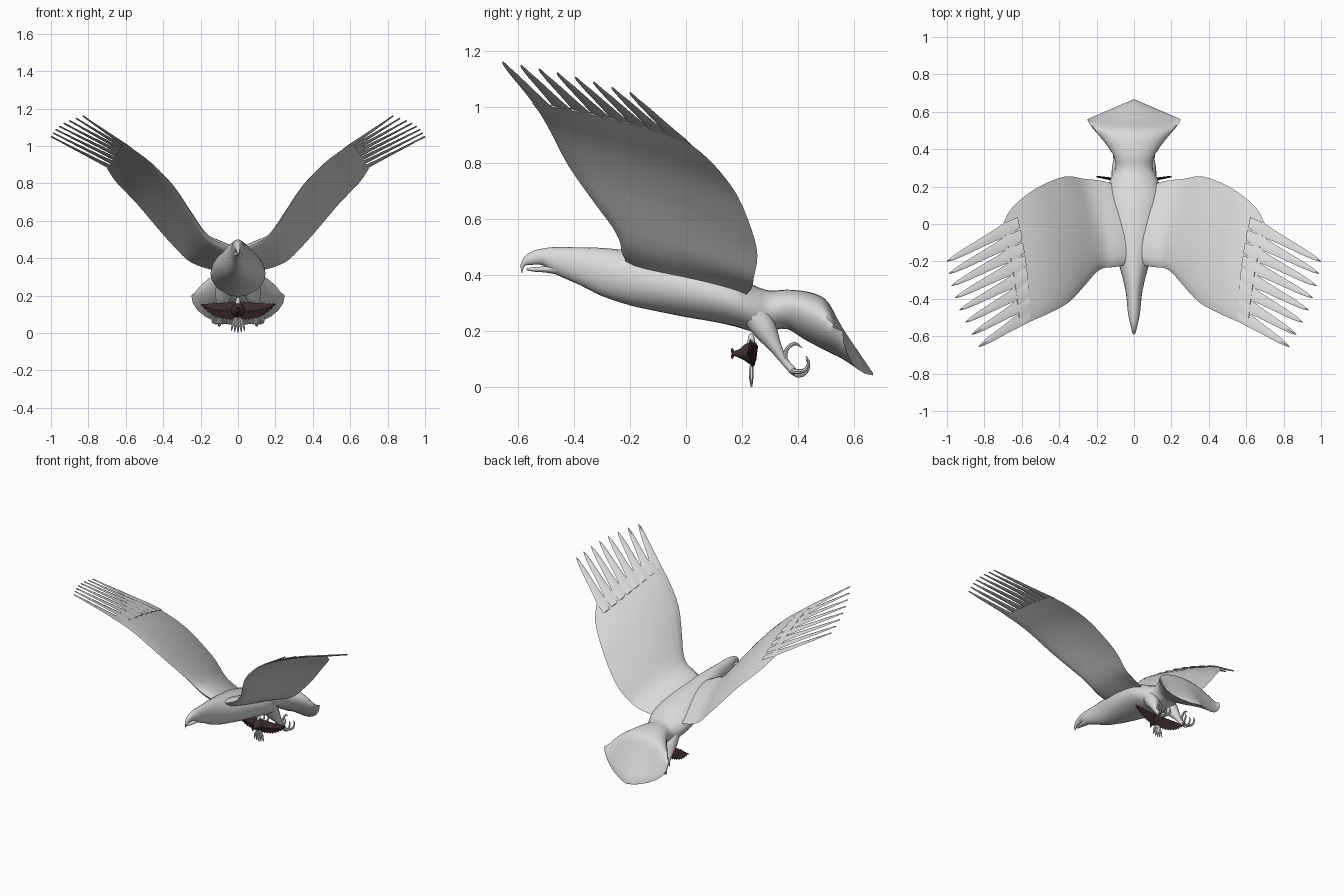
import bpy, bmesh, math, random
from mathutils import Vector

random.seed(4)
if "Cube" in bpy.data.objects:
    bpy.data.objects.remove(bpy.data.objects["Cube"])


def material(name, rgb):
    m = bpy.data.materials.new(name)
    m.use_nodes = True
    m.diffuse_color = (*rgb, 1)
    m.node_tree.nodes["Principled BSDF"].inputs["Base Color"].default_value = (*rgb, 1)
    return m


GREY = material("pale grey plumage", (0.7, 0.7, 0.7))
DARK = material("dark brown plumage", (0.045, 0.028, 0.026))


def resample(keys, steps):
    """Smooth interpolation through a list of number tuples."""
    out = []
    for i in range(len(keys) - 1):
        a, b, c, d = (keys[min(max(i + k, 0), len(keys) - 1)] for k in (-1, 0, 1, 2))
        for s in range(steps):
            t = s / steps
            out.append([q + 0.5 * t * (r - p + t * (2*p - 5*q + 4*r - w + t * (3*(q - r) + w - p)))
                        for p, q, r, w in zip(a, b, c, d)])
    return out + [list(keys[-1])]


def loft(name, rings, mat, mirror=False, angle=40):
    """Skin a list of rings; each ring starts at one side so caps close in strips."""
    bm = bmesh.new()
    rows = [[bm.verts.new(p) for p in ring] for ring in rings]
    n = len(rows[0])
    for a, b in zip(rows, rows[1:]):
        for i in range(n):
            j = (i + 1) % n
            bm.faces.new((a[i], a[j], b[j], b[i]))
    for row in (rows[0], rows[-1]):
        for i in range(n // 2):
            corners = [row[k % n] for k in (i, i + 1, n - i - 1, n - i)]
            bm.faces.new(list(dict.fromkeys(corners)))
    return finish(name, bm, mat, mirror, angle)


def finish(name, bm, mat, mirror=False, angle=40):
    bmesh.ops.recalc_face_normals(bm, faces=bm.faces)
    mesh = bpy.data.meshes.new(name)
    bm.to_mesh(mesh)
    bm.free()
    mesh.materials.append(mat)
    obj = bpy.data.objects.new(name, mesh)
    bpy.context.collection.objects.link(obj)
    bpy.ops.object.select_all(action="DESELECT")
    obj.select_set(True)
    bpy.context.view_layer.objects.active = obj
    bpy.ops.object.shade_smooth_by_angle(angle=math.radians(angle))
    if mirror:
        obj.modifiers.new("mirror", "MIRROR").use_mirror_merge = False
    return obj


def hull_ring(y, half, top, bottom, rim, bow, n=24):
    """Cross-section with its widest line at height rim, bowed backwards in the middle."""
    ring = []
    for k in range(n):
        a = math.tau * k / n
        peak = top if math.sin(a) > 0 else bottom
        ring.append((half * math.cos(a), y + bow * (1 - abs(math.cos(a))),
                     rim + (peak - rim) * abs(math.sin(a))))
    return ring


def tube(name, keys, mat, mirror=False, n=10, steps=4):
    """Tapered round limb through (x, y, z, radius) keys."""
    pts = resample(keys, steps)
    rings = []
    for i, p in enumerate(pts):
        d = Vector(pts[min(i + 1, len(pts) - 1)][:3]) - Vector(pts[max(i - 1, 0)][:3])
        u = d.cross(Vector((1, 0.1, 0))).normalized()
        v = d.cross(u).normalized()
        rings.append([Vector(p[:3]) + p[3] * (u * math.cos(math.tau * k / n) + v * math.sin(math.tau * k / n))
                      for k in range(n)])
    return loft(name, rings, mat, mirror)


# Head and body: y, half width, top, bottom
body = [(-0.59, 0.003, 0.44, 0.425), (-0.575, 0.01, 0.468, 0.434), (-0.545, 0.018, 0.487, 0.437),
        (-0.51, 0.026, 0.495, 0.434), (-0.47, 0.033, 0.5, 0.405), (-0.38, 0.042, 0.499, 0.365),
        (-0.3, 0.058, 0.497, 0.325), (-0.2, 0.085, 0.487, 0.292), (-0.1, 0.113, 0.472, 0.27),
        (0, 0.133, 0.452, 0.25), (0.1, 0.145, 0.425, 0.233), (0.18, 0.145, 0.395, 0.215),
        (0.25, 0.122, 0.36, 0.195), (0.3, 0.1, 0.345, 0.2)]
keys = [(y, w, t, b, (t + b) / 2, 0) for y, w, t, b in body]
# Fanned wedge tail: the same with rim height and backward bow
keys += [(0.36, 0.107, 0.348, 0.208, 0.29, 0), (0.42, 0.145, 0.343, 0.172, 0.27, 0),
         (0.47, 0.185, 0.33, 0.145, 0.245, 0), (0.505, 0.215, 0.3, 0.125, 0.225, 0.005),
         (0.535, 0.238, 0.21, 0.1, 0.21, 0.025), (0.56, 0.25, 0.05, 0.042, 0.2, 0.108)]
loft("body_and_tail", [hull_ring(*k) for k in resample(keys, 3)], GREY)

# Hooked beak tip and lower jaw
tube("beak_hook", [(0, -0.568, 0.452, 0.012), (0, -0.583, 0.436, 0.008), (0, -0.586, 0.407, 0.001)], GREY)
jaw = [(-0.57, 0.004, 0.424, 0.417), (-0.54, 0.013, 0.429, 0.412), (-0.5, 0.021, 0.432, 0.409),
       (-0.45, 0.026, 0.45, 0.4)]
loft("lower_jaw", [hull_ring(y, w, t, b, (t + b) / 2, 0) for y, w, t, b in resample(jaw, 3)], GREY)

# Wings: leading edge point, trailing edge point, thickness
wing = [(0.03, -0.215, 0.45, 0.06, 0.19, 0.31, 0.07), (0.1, -0.23, 0.482, 0.13, 0.22, 0.335, 0.065),
        (0.16, -0.235, 0.515, 0.2, 0.235, 0.355, 0.05), (0.205, -0.262, 0.57, 0.27, 0.242, 0.39, 0.042),
        (0.26, -0.325, 0.655, 0.35, 0.255, 0.47, 0.036), (0.35, -0.42, 0.79, 0.43, 0.235, 0.56, 0.03),
        (0.46, -0.48, 0.905, 0.54, 0.18, 0.69, 0.024), (0.55, -0.52, 0.975, 0.65, 0.09, 0.805, 0.018),
        (0.61, -0.55, 1.015, 0.7, 0, 0.88, 0.01)]
stations = resample(wing, 3)


def wing_ring(i, n=10):
    lead, trail = Vector(stations[i][:3]), Vector(stations[i][3:6])
    mids = [Vector(s[:3]) + Vector(s[3:6]) for s in (stations[max(i - 1, 0)], stations[min(i + 1, len(stations) - 1)])]
    chord = trail - lead
    up = (mids[1] - mids[0]).cross(chord).normalized()
    ring = []
    for k in range(2 * n):
        u = 0.5 + 0.5 * math.cos(math.pi * k / n)
        side = 1 if k < n else -1
        lens = 1.3 * math.sqrt(u) * (1 - u) * side if 0 < k != n else 0
        camber = 0.12 * u * (1 - u) * chord.length
        ring.append(lead + chord * u + up * (lens * stations[i][6] + camber))
    return ring


loft("wing", [wing_ring(i) for i in range(len(stations))], GREY, mirror=True, angle=60)

# Eight separated flight feathers on each wing tip
lead, trail = Vector(wing[-1][:3]), Vector(wing[-1][3:6])
chord = trail - lead
front_tip, rear_tip = Vector((0.83, -0.655, 1.16)), Vector((1.0, -0.2, 1.05))
count = 8
for i in range(count):
    f = i / (count - 1)
    c = (i + 0.5) / count
    base = lead + chord * c
    tip = front_tip.lerp(rear_tip, f) + Vector((0.03, 0, 0.008)) * math.sin(math.pi * f)
    up = (tip - base).cross(chord).normalized()
    arch = up * 0.12 * c * (1 - c) * chord.length
    rings = []
    for t, w in ((-0.25, 0.03), (0, 0.037), (0.2, 0.03), (0.45, 0.024), (0.7, 0.019), (0.9, 0.011), (1, 0.002)):
        p = base.lerp(tip, t) + arch * (1 - t)
        across = chord.normalized() * w
        rings.append([p + across, p + up * 0.005, p - across, p - up * 0.004])
    loft(f"flight_feather_{i + 1}", rings, GREY, mirror=True)

# Legs and curled talons
tube("leg", [(0.07, 0.25, 0.255, 0.05), (0.08, 0.285, 0.2, 0.042), (0.092, 0.318, 0.145, 0.024),
             (0.097, 0.35, 0.095, 0.014), (0.1, 0.382, 0.058, 0.014)], GREY, mirror=True)
for i, dx in enumerate((-0.035, 0, 0.035)):
    low = 0.012 * abs(dx) / 0.035
    tube(f"front_talon_{i + 1}", [(0.1, 0.375, 0.06, 0.011), (0.1 + dx * 0.6, 0.4, 0.043 + low, 0.009),
                                  (0.1 + dx, 0.425, 0.05 + low, 0.007), (0.1 + dx, 0.438, 0.075 + low, 0.005),
                                  (0.1 + dx, 0.428, 0.1 + low, 0.001)], GREY, mirror=True, n=8)
tube("rear_talon", [(0.1, 0.375, 0.065, 0.011), (0.1, 0.354, 0.1, 0.009), (0.1, 0.362, 0.138, 0.007),
                    (0.1, 0.39, 0.155, 0.006), (0.1, 0.415, 0.14, 0.001)], GREY, mirror=True, n=8)

# Small carried bird: ragged spread wings
bm = bmesh.new()
columns = []
steps = 40
for k in range(steps + 1):
    x = -0.2 + 0.4 * k / steps
    r = abs(x) / 0.2
    ragged = (k % 2) * 0.009
    top = 0.152 + 0.014 * (1 - r) + ragged * random.random()
    low = 0.148 - 0.08 * (1 - r ** 3) + ragged
    y = 0.228 + 0.024 * r
    columns.append([bm.verts.new(p) for p in ((x, y, top), (x, y + 0.014 * (1 - r), (top + low) / 2),
                                              (x, y + 0.006, low), (x, y - 0.012 * (1 - r * r) - 0.002, (top + low) / 2))])
for a, b in zip(columns, columns[1:]):
    for j in range(4):
        bm.faces.new((a[j], a[(j + 1) % 4], b[(j + 1) % 4], b[j]))
for end in (columns[0], columns[-1]):
    bm.faces.new(end)
finish("prey_wings", bm, DARK)

# Small carried bird: body, feet, head and fanned tail
tube("prey_body", [(0, 0.245, 0.12, 0.042), (0, 0.22, 0.122, 0.036), (0, 0.195, 0.12, 0.018),
                   (0, 0.165, 0.12, 0.006)], DARK)
tube("prey_feet", [(0, 0.164, 0.138, 0.004), (0, 0.168, 0.12, 0.006), (0, 0.164, 0.102, 0.004)], DARK)
tube("prey_head", [(0, 0.234, 0.15, 0.014), (0, 0.233, 0.175, 0.012), (0, 0.23, 0.192, 0.004)], GREY)
for i in range(5):
    x = (i - 2) * 0.018
    end = 0.006 * abs(i - 2)
    tube(f"prey_tail_feather_{i + 1}", [(x * 0.25, 0.235, 0.085, 0.006), (x * 0.7, 0.233, 0.04 + end, 0.008),
                                        (x, 0.234, end, 0.003)], GREY, n=6)
